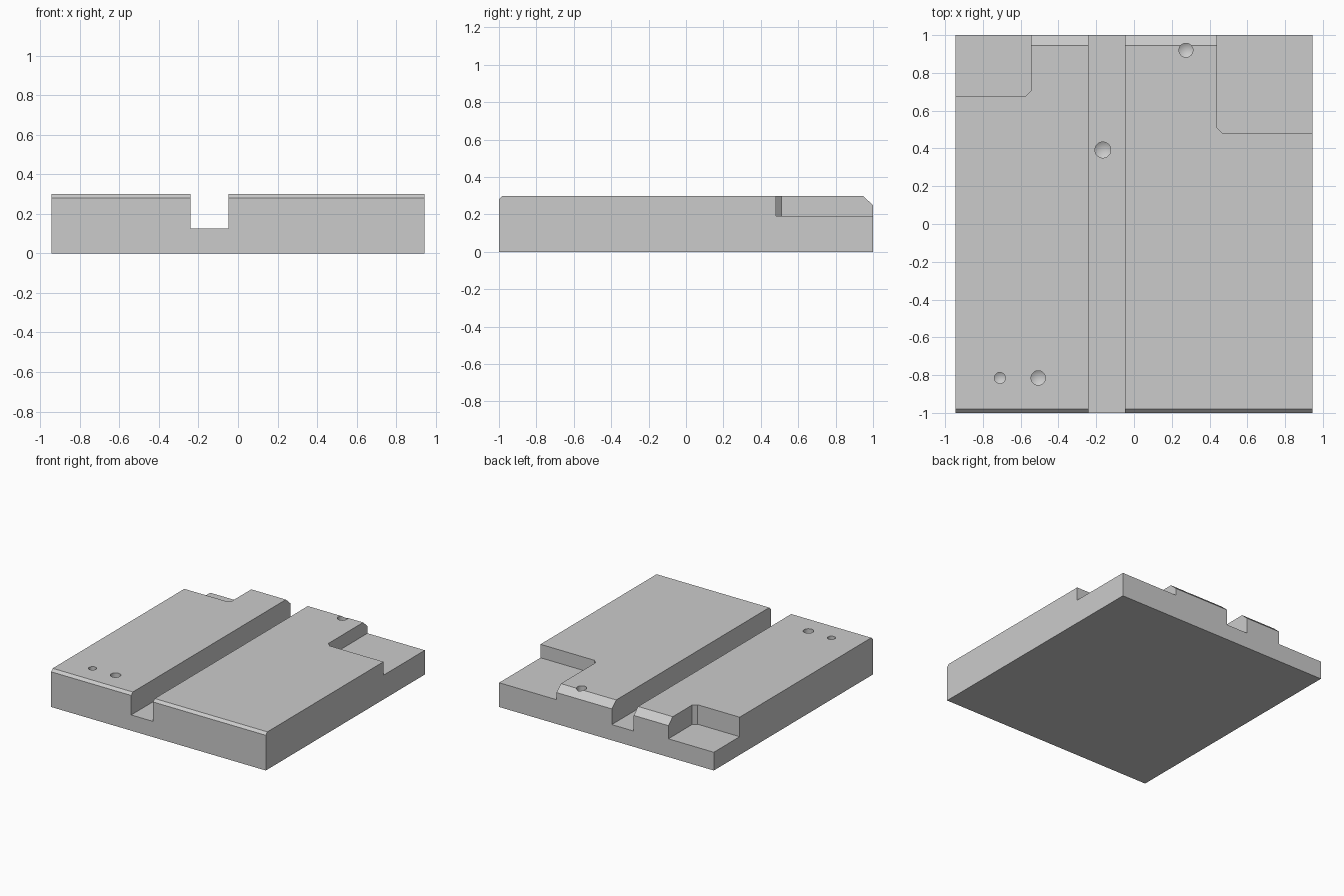
import bpy, bmesh, math
from mathutils import Vector

if "Cube" in bpy.data.objects:
    bpy.data.objects.remove(bpy.data.objects["Cube"], do_unlink=True)

W, L, H = 0.945, 1.0, 0.30      # half width, half length, height

steel = bpy.data.materials.new("light grey metal")
steel.use_nodes = True
GREY = (0.6, 0.6, 0.6, 1)
steel.diffuse_color = GREY
steel.node_tree.nodes["Principled BSDF"].inputs["Base Color"].default_value = GREY


def finish(name, bm):
    bmesh.ops.recalc_face_normals(bm, faces=bm.faces)
    mesh = bpy.data.meshes.new(name)
    bm.to_mesh(mesh)
    bm.free()
    mesh.materials.append(steel)
    obj = bpy.data.objects.new(name, mesh)
    bpy.context.collection.objects.link(obj)
    return obj


def prism(name, points, direction):
    """Extrude a closed outline along a direction."""
    bm = bmesh.new()
    face = bm.faces.new([bm.verts.new(p) for p in points])
    new = bmesh.ops.extrude_face_region(bm, geom=[face], use_keep_orig=True)["geom"]
    verts = [g for g in new if isinstance(g, bmesh.types.BMVert)]
    bmesh.ops.translate(bm, verts=verts, vec=Vector(direction))
    return finish(name, bm)


def pocket(name, side, inner, front, floor, nip=0.03):
    """Back corner pocket with a nipped inner corner."""
    outer = 1.2
    outline = [(outer, front), (inner + nip, front), (inner, front + nip),
               (inner, outer), (outer, outer)]
    return prism(name, [(side * x, y, floor) for x, y in outline], (0, 0, 0.5))


def drill(name, x, y, radius, top, depth=0.06):
    """Drilled hole with a conical tip."""
    bm = bmesh.new()
    tip = bm.verts.new((x, y, top - depth - radius * 0.6))
    rings = []
    for z in (top - depth, H + 0.1):
        rings.append([bm.verts.new((x + radius * math.cos(a), y + radius * math.sin(a), z))
                      for a in (i * math.tau / 32 for i in range(32))])
    low, high = rings
    for i in range(32):
        j = (i + 1) % 32
        bm.faces.new((low[i], low[j], high[j], high[i]))
        bm.faces.new((tip, low[j], low[i]))
    bm.faces.new(high)
    return finish(name, bm)


# Plate body: side profile with a small front and a larger back chamfer
profile = [(-L, 0), (L, 0), (L, 0.25), (0.945, H), (-0.98, H), (-L, 0.28)]
plate = prism("slotted_plate", [(-W, y, z) for y, z in profile], (2 * W, 0, 0))

# Lengthwise slot, two corner pockets and four drilled holes
SLOT = 0.125
slot = [(-0.24, SLOT), (-0.047, SLOT), (-0.047, 0.6), (-0.24, 0.6)]
cutters = [
    prism("slot_cutter", [(x, -1.2, z) for x, z in slot], (0, 2.4, 0)),
    pocket("left_pocket_cutter", 1, 0.44, 0.48, 0.193),
    pocket("right_pocket_cutter", -1, 0.545, 0.675, 0.145),
    drill("back_hole_cutter", 0.275, 0.92, 0.037, H),
    drill("slot_hole_cutter", -0.165, 0.392, 0.042, SLOT),
    drill("small_front_hole_cutter", -0.71, -0.815, 0.029, H),
    drill("large_front_hole_cutter", -0.507, -0.815, 0.038, H),
]

bpy.ops.object.select_all(action="DESELECT")
plate.select_set(True)
bpy.context.view_layer.objects.active = plate
for cutter in cutters:
    cutter.hide_render = True
    mod = plate.modifiers.new(cutter.name, "BOOLEAN")
    mod.operation = "DIFFERENCE"
    mod.solver = "EXACT"
    mod.object = cutter
    bpy.ops.object.modifier_apply(modifier=mod.name)
    bpy.data.objects.remove(cutter, do_unlink=True)

bpy.ops.object.shade_smooth_by_angle(angle=math.radians(25))
